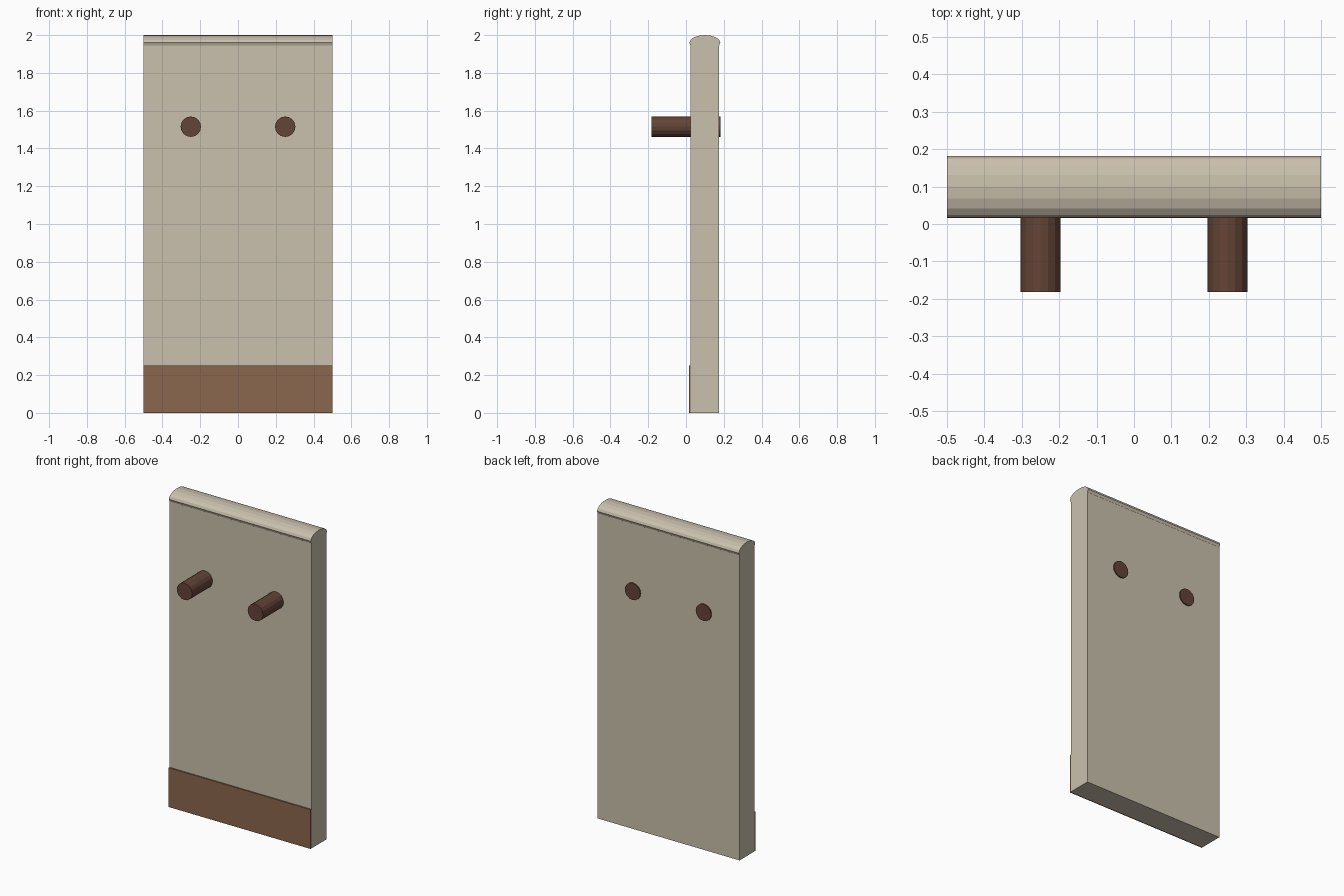
import bpy, bmesh, math
from mathutils import Matrix

if "Cube" in bpy.data.objects:
    bpy.data.objects.remove(bpy.data.objects["Cube"])


def material(name, color):
    m = bpy.data.materials.new(name)
    m.diffuse_color = (*color, 1)
    m.use_nodes = True
    m.node_tree.nodes["Principled BSDF"].inputs["Base Color"].default_value = m.diffuse_color
    return m


CREAM = material("cream plaster", (0.59, 0.53, 0.415))
BROWN = material("brown trim", (0.26, 0.135, 0.078))
DARK = material("dark wood", (0.125, 0.058, 0.037))


def add_object(name, bm, mat):
    me = bpy.data.meshes.new(name)
    bmesh.ops.recalc_face_normals(bm, faces=bm.faces)
    bm.to_mesh(me)
    bm.free()
    me.materials.append(mat)
    ob = bpy.data.objects.new(name, me)
    bpy.context.collection.objects.link(ob)
    return ob


def box(name, lo, hi, mat):
    bm = bmesh.new()
    mid = [(a + b) / 2 for a, b in zip(lo, hi)]
    size = [b - a for a, b in zip(lo, hi)]
    bmesh.ops.create_cube(bm, size=1, matrix=Matrix.Translation(mid) @ Matrix.Diagonal((*size, 1)))
    return add_object(name, bm, mat)


def cylinder(name, center, radius, length, axis, sides, mat, scale=(1, 1, 1)):
    bm = bmesh.new()
    rot = Matrix.Rotation(math.pi / 2, 4, 'Y' if axis == 'X' else 'X')
    bmesh.ops.create_cone(bm, cap_ends=True, segments=sides, radius1=radius, radius2=radius,
                          depth=length,
                          matrix=Matrix.Translation(center) @ Matrix.Diagonal((*scale, 1)) @ rot)
    return add_object(name, bm, mat)


# wall slab
box("wall", (-0.5, 0.025, 0), (0.5, 0.175, 1.96), CREAM)
# flattened rounded coping along the top
cylinder("wall_cap", (0, 0.1, 1.96), 0.082, 1.0, 'X', 16, CREAM, scale=(1, 1, 0.04 / 0.082))
# thin skirting strip on the front only
box("skirting", (-0.5, 0.016, 0), (0.5, 0.025, 0.25), BROWN)
# two beams passing through the wall
for side, x in (("left", -0.25), ("right", 0.25)):
    cylinder(side + "_beam", (x, 0, 1.515), 0.054, 0.364, 'Y', 16, DARK)
